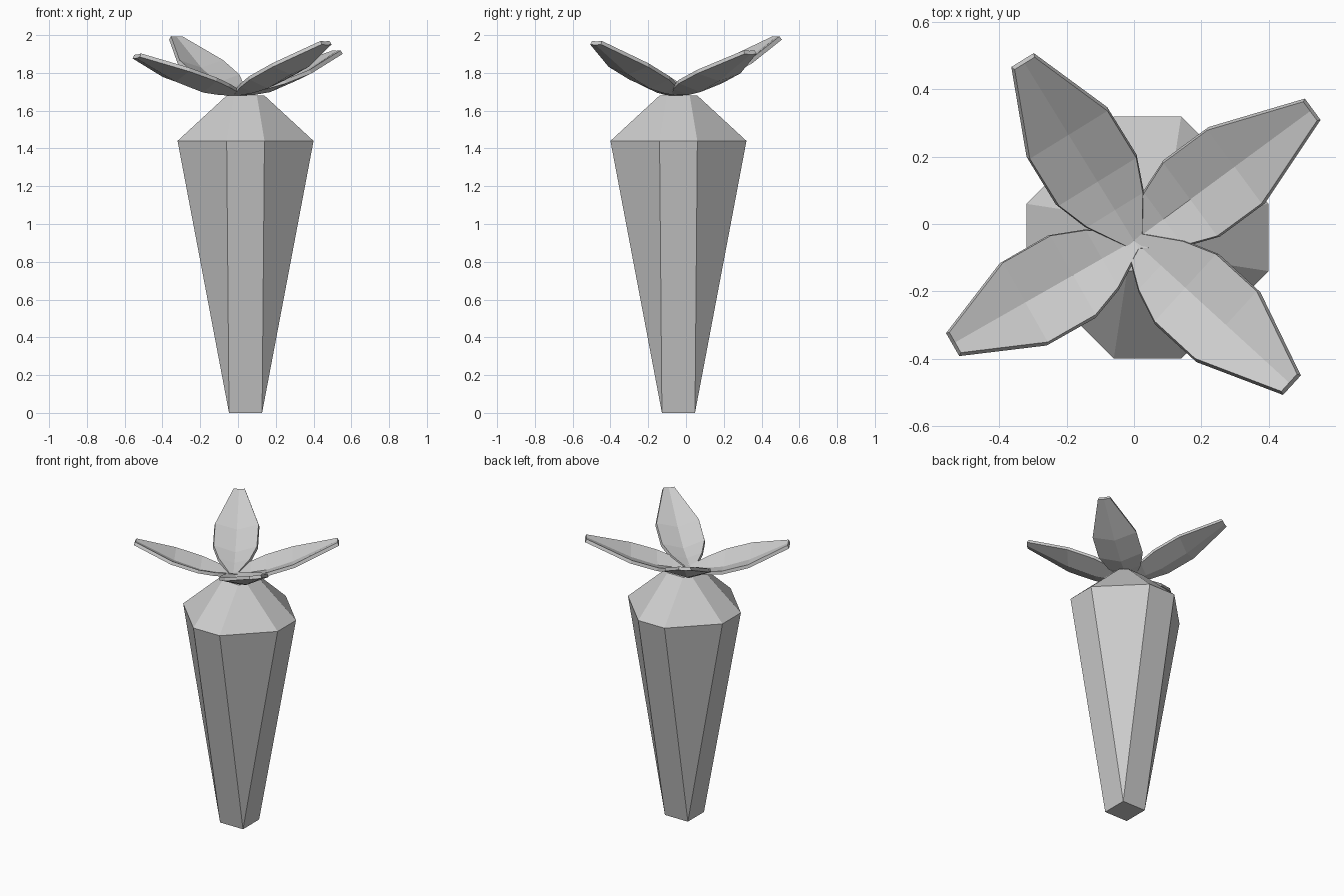
import bpy, bmesh, math
from mathutils import Vector

if "Cube" in bpy.data.objects:
    bpy.data.objects.remove(bpy.data.objects["Cube"])


def make_object(name, verts, faces):
    mesh = bpy.data.meshes.new(name)
    bm = bmesh.new()
    vs = [bm.verts.new(v) for v in verts]
    for f in faces:
        bm.faces.new([vs[i] for i in f])
    bmesh.ops.recalc_face_normals(bm, faces=bm.faces)
    bm.to_mesh(mesh)
    bm.free()
    ob = bpy.data.objects.new(name, mesh)
    bpy.context.collection.objects.link(ob)
    return ob


CX, CY = 0.04, -0.04


def octagon(half, flat, z):
    # chamfered square: two points per side, starting on the front side
    pts = []
    for k in range(4):
        a = k * math.pi / 2
        c, s = round(math.cos(a)), round(math.sin(a))
        for x, y in ((-flat, -half), (flat, -half)):
            pts.append((CX + c * x - s * y, CY + s * x + c * y, z))
    return pts


# Root: square tip, widening to an octagonal shoulder, then a short cap
tip = [(CX + x * 0.0875, CY + y * 0.0875, 0)
       for x, y in ((-1, -1), (1, -1), (1, 1), (-1, 1))]
verts = tip + octagon(0.36, 0.10, 1.44) + octagon(0.10, 0.06, 1.68)
faces = [(3, 2, 1, 0), tuple(range(12, 20))]
for k in range(4):
    n = (k + 1) % 4
    a, b, c = 4 + 2 * k, 5 + 2 * k, 4 + 2 * n
    faces += [(k, n, b, a), (n, c, b)]
for i in range(8):
    j = (i + 1) % 8
    faces.append((4 + i, 4 + j, 12 + j, 12 + i))
make_object("root", verts, faces)

# Leaves: rows of (distance along, half width, midrib dip)
ROWS = [(0.0, 0.03, 0.005), (0.11, 0.10, 0.03), (0.21, 0.138, 0.045),
        (0.375, 0.138, 0.04), (1.0, 0.037, 0.003)]


def leaf(name, tip_xyz, roll):
    base = Vector((0.0, -0.05, 1.695))
    d = Vector(tip_xyz) - base
    length = math.hypot(d.x, d.y)
    side = Vector((-d.y, d.x, 0)) / length
    side.z = math.tan(math.radians(roll))
    verts, faces = [], []
    for r, w, dip in ROWS:
        t = 1.0 if r == 1.0 else r / length
        p = base + d * t
        p.z -= 0.045 * t * (1 - t)
        for s in (-1, 0, 1):
            verts.append(p + side * (w * s) - Vector((0, 0, dip if s == 0 else 0)))
    for i in range(len(ROWS) - 1):
        for j in range(2):
            a = i * 3 + j
            faces.append((a, a + 1, a + 4, a + 3))
    ob = make_object(name, verts, faces)
    m = ob.modifiers.new("thickness", "SOLIDIFY")
    m.thickness = 0.022
    m.offset = 0


leaf("leaf_back_left", (-0.328, 0.482, 1.985), 0)
leaf("leaf_back_right", (0.527, 0.338, 1.91), 0)
leaf("leaf_front_left", (-0.535, -0.355, 1.89), 6)
leaf("leaf_front_right", (0.465, -0.475, 1.96), 0)
